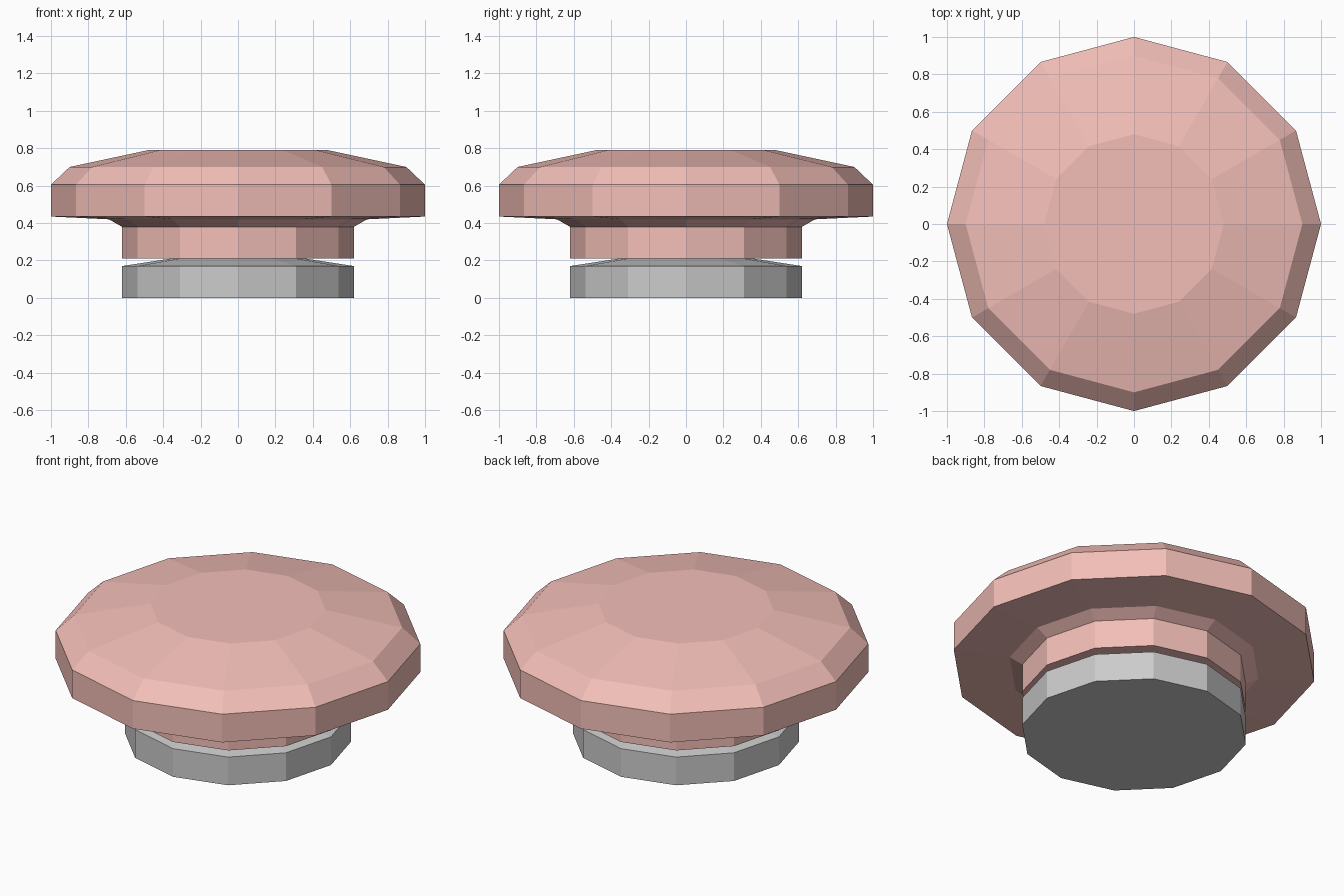
import bpy, bmesh
from math import cos, sin, tau

if "Cube" in bpy.data.objects:
    bpy.data.objects.remove(bpy.data.objects["Cube"])

SIDES = 12


def lathe(name, profile, color=None):
    """Turn a (radius, z) profile, bottom to top, into a closed flat-faced solid."""
    bm = bmesh.new()
    rings = [[bm.verts.new((r * cos(tau * i / SIDES), r * sin(tau * i / SIDES), z))
              for i in range(SIDES)] for r, z in profile]
    for low, high in zip(rings, rings[1:]):
        for i in range(SIDES):
            j = (i + 1) % SIDES
            bm.faces.new((low[i], low[j], high[j], high[i]))
    bm.faces.new(rings[0][::-1])
    bm.faces.new(rings[-1])
    mesh = bpy.data.meshes.new(name)
    bm.to_mesh(mesh)
    bm.free()
    obj = bpy.data.objects.new(name, mesh)
    bpy.context.collection.objects.link(obj)
    if color:
        mat = bpy.data.materials.new(name + "_red")
        mat.diffuse_color = (*color, 1)
        mat.use_nodes = True
        mat.node_tree.nodes["Principled BSDF"].inputs["Base Color"].default_value = mat.diffuse_color
        mesh.materials.append(mat)
    return obj


# Grey base disc with a shallow sloping top
lathe("base", [(0.62, 0), (0.62, 0.17), (0.36, 0.21)])

# Red button: stem, flared underside, wide rim and faceted crown
lathe("button_cap", [(0.62, 0.21), (0.62, 0.38), (0.69, 0.42), (1, 0.435),
                     (1, 0.605), (0.9, 0.70), (0.48, 0.79)], (0.9, 0.52, 0.48))
